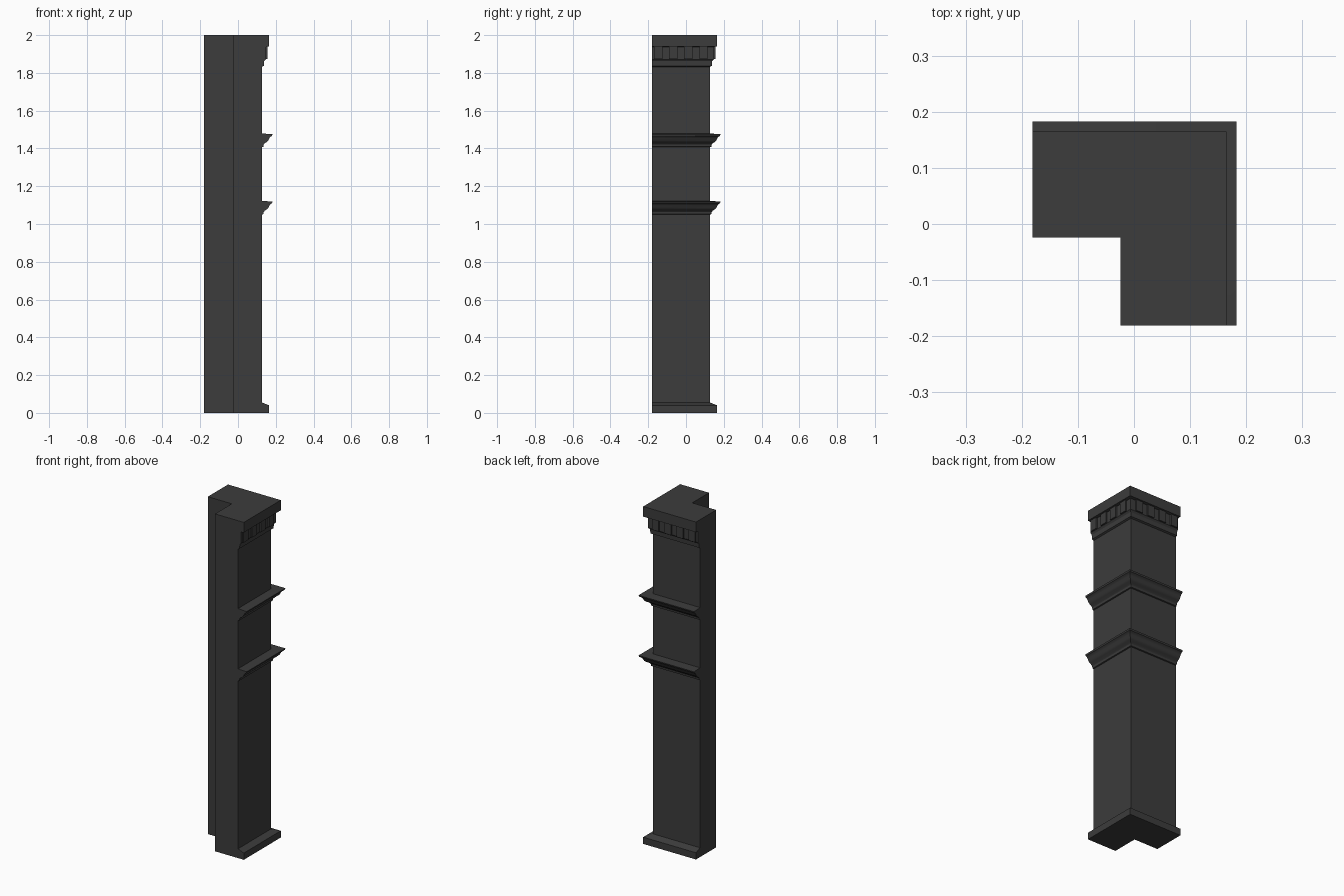
import bpy, bmesh

if "Cube" in bpy.data.objects:
    bpy.data.objects.remove(bpy.data.objects["Cube"])

END, INNER = -0.181, -0.024      # cut ends of the two wings, inside corner
SHAFT = 0.127                    # outer face of the plain shaft

mat = bpy.data.materials.new("dark_grey")
mat.diffuse_color = (0.045, 0.045, 0.045, 1)
mat.use_nodes = True
mat.node_tree.nodes["Principled BSDF"].inputs["Base Color"].default_value = mat.diffuse_color


def finish(name, bm):
    bmesh.ops.recalc_face_normals(bm, faces=bm.faces)
    me = bpy.data.meshes.new(name)
    bm.to_mesh(me)
    bm.free()
    me.materials.append(mat)
    ob = bpy.data.objects.new(name, me)
    bpy.context.collection.objects.link(ob)
    return ob


def loft_corner(name, profile):
    """Stack L-shaped rings; profile gives (outer offset, height)."""
    bm = bmesh.new()
    rings = []
    for o, z in profile:
        pts = [(END, INNER), (INNER, INNER), (INNER, END), (o, END), (o, o), (END, o)]
        rings.append([bm.verts.new((x, y, z)) for x, y in pts])
    for a, b in zip(rings, rings[1:]):
        for i in range(6):
            j = (i + 1) % 6
            bm.faces.new((a[i], a[j], b[j], b[i]))
    bm.faces.new(rings[0][::-1])
    bm.faces.new(rings[-1])
    return finish(name, bm)


# Moulding profile, relative to its bottom edge
moulding = [(SHAFT, 0), (0.134, 0.002), (0.136, 0.014), (0.142, 0.021),
            (0.152, 0.027), (0.161, 0.035), (0.166, 0.047), (0.172, 0.055),
            (0.180, 0.060), (0.183, 0.069), (SHAFT, 0.072)]

# Plinth, shaft with two mouldings, cornice
profile = [(0.165, 0), (0.165, 0.04), (SHAFT, 0.055)]
for base in (1.05, 1.407):
    profile += [(o, base + z) for o, z in moulding]
profile += [(SHAFT, 1.832), (0.137, 1.837), (0.139, 1.862), (0.147, 1.872),
            (0.147, 1.938), (0.165, 1.94), (0.165, 2.0)]
column = loft_corner("corner_column", profile)
bpy.context.view_layer.objects.active = column
column.select_set(True)
bpy.ops.object.shade_smooth_by_angle(angle=0.5)

# Dentil blocks along both outer faces
bm = bmesh.new()
for k in range(4):
    c = 0.0925 - 0.08 * k
    for x, y, sx, sy in ((0.149, c, 0.014, 0.044), (c, 0.149, 0.044, 0.014)):
        vs = bmesh.ops.create_cube(bm, size=1)["verts"]
        bmesh.ops.scale(bm, vec=(sx, sy, 0.066), verts=vs)
        bmesh.ops.translate(bm, vec=(x, y, 1.906), verts=vs)
finish("dentils", bm)
